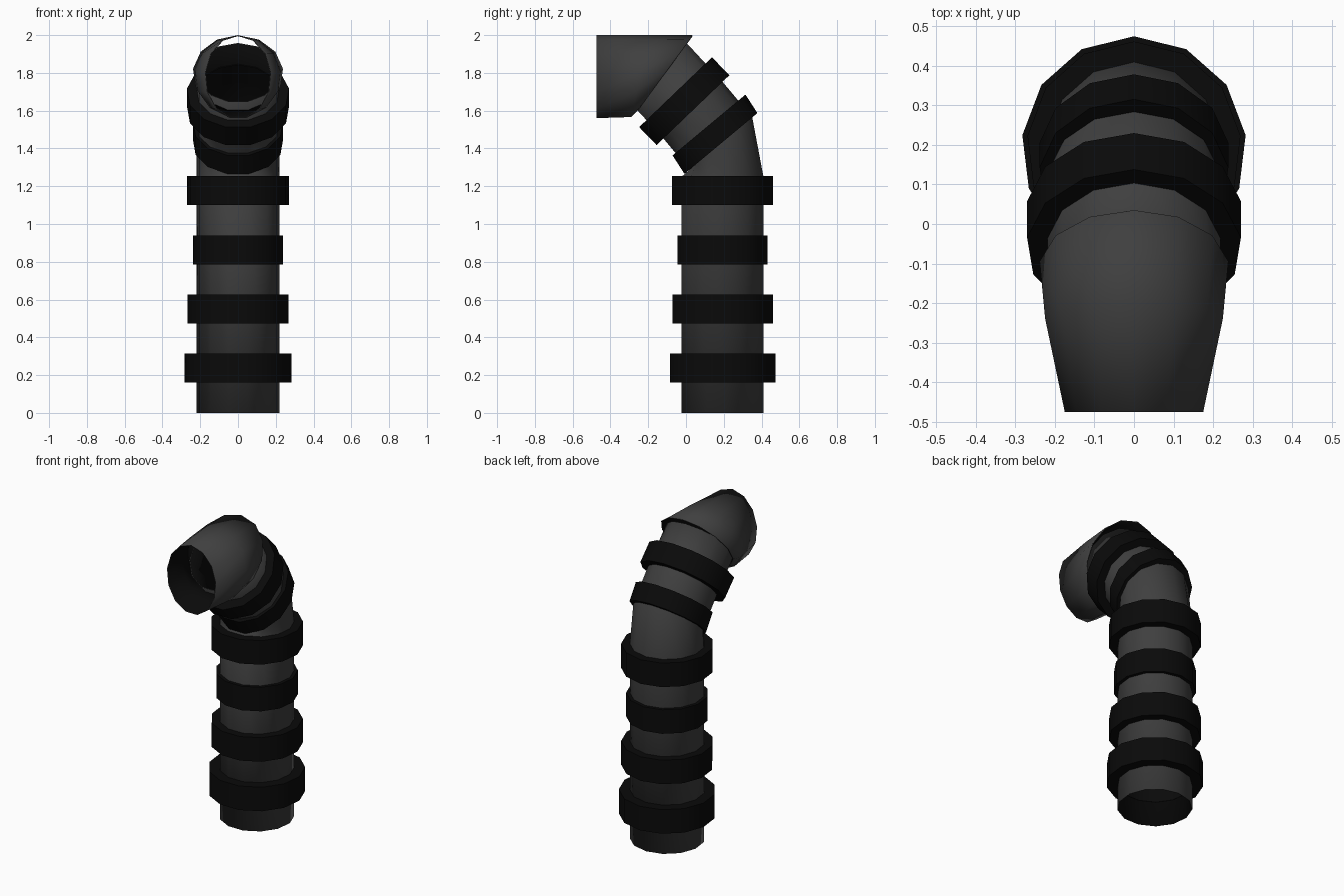
import bpy, math

if "Cube" in bpy.data.objects:
    bpy.data.objects.remove(bpy.data.objects["Cube"])

SIDES = 13


def material(name, v):
    m = bpy.data.materials.new(name)
    m.diffuse_color = (v, v, v, 1)
    m.use_nodes = True
    m.node_tree.nodes["Principled BSDF"].inputs["Base Color"].default_value = m.diffuse_color
    return m


grey = material("dark grey", 0.05)
black = material("black", 0.003)


def loft(name, sections, mats, closed=False):
    """Skin 13-sided sections (y, z, tilt in degrees, x radius, other radius)."""
    verts, faces = [], []
    for y, z, tilt, rx, ry in sections:
        t = math.radians(tilt)
        for j in range(SIDES):
            a = 2 * math.pi * j / SIDES
            d = ry * math.cos(a)
            verts.append((rx * math.sin(a), y + d * math.cos(t), z + d * math.sin(t)))
    n = len(sections)
    for i in range(n if closed else n - 1):
        k = (i + 1) % n
        for j in range(SIDES):
            l = (j + 1) % SIDES
            faces.append((i * SIDES + j, k * SIDES + j, k * SIDES + l, i * SIDES + l))
    me = bpy.data.meshes.new(name)
    me.from_pydata(verts, [], faces)
    for m in mats:
        me.materials.append(m)
    ob = bpy.data.objects.new(name, me)
    bpy.context.collection.objects.link(ob)
    bpy.ops.object.select_all(action='DESELECT')
    ob.select_set(True)
    bpy.context.view_layer.objects.active = ob
    bpy.ops.object.shade_smooth_by_angle(angle=math.radians(45))
    return ob


def hollow(name, sections):
    """Open grey pipe with a thin black lining."""
    ob = loft(name, sections, [grey, black])
    s = ob.modifiers.new("lining", 'SOLIDIFY')
    s.thickness = 0.005
    s.offset = -1
    s.material_offset = 1


def band(name, bottom, top, tilt, rx, ry):
    """Black collar around the pipe, between two section centres."""
    r = 0.214
    loft(name, [(*bottom, tilt, rx, ry), (*top, tilt, rx, ry),
                (*top, tilt, r, r), (*bottom, tilt, r, r)], [black], closed=True)


# Main pipe: straight riser, then a bend towards the front
R = 0.22
hollow("pipe", [(0.19, 0, 0, R, R), (0.19, 1.25, 0, R, R),
                (0.182, 1.424, 40, R, R), (0.035, 1.60, 43.8, R, R),
                (-0.15, 1.80, 46, R, R)])

# Mouthpiece: wider open elbow narrowing to the front opening
hollow("mouthpiece", [(-0.112, 1.797, 54, 0.24, 0.25),
                      (-0.245, 1.78, 78, 0.226, 0.225),
                      (-0.475, 1.777, 90, 0.176, 0.223)])

# Collars on the straight part
for i, (z, r) in enumerate([(0.16, 0.284), (0.473, 0.27), (0.785, 0.241), (1.10, 0.271)]):
    band(f"collar_{i + 1}", (0.19, z), (0.19, z + 0.155), 0, r, r)

# Tilted collars on the bend
band("collar_5", (0.182, 1.424), (0.119, 1.522), 39.8, 0.24, 0.255)
band("collar_6", (0.034, 1.600), (-0.058, 1.695), 43.8, 0.272, 0.271)
